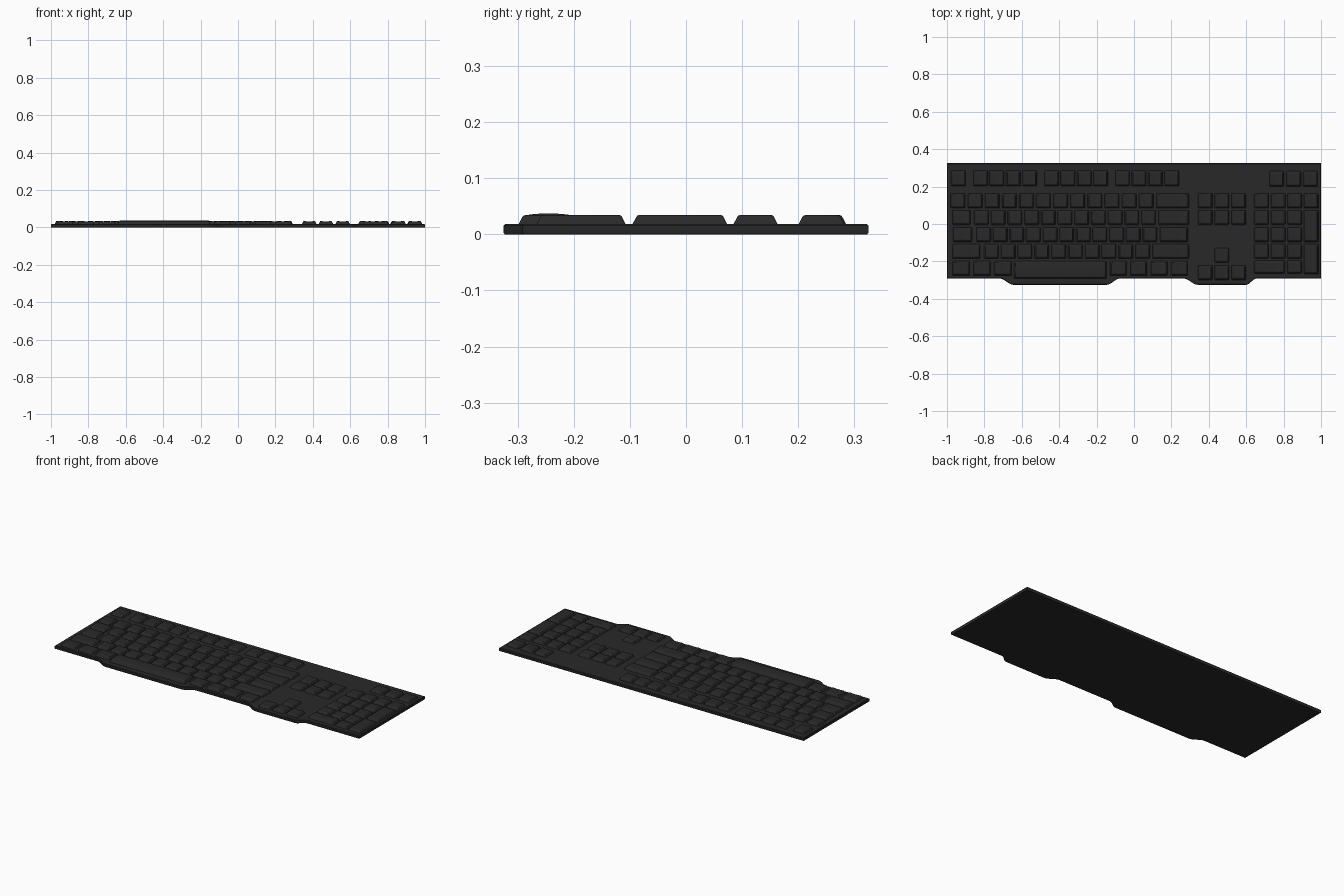
import bpy, bmesh

if "Cube" in bpy.data.objects:
    bpy.data.objects.remove(bpy.data.objects["Cube"])

mat = bpy.data.materials.new("black_plastic")
mat.diffuse_color = (0.022, 0.022, 0.022, 1)
mat.use_nodes = True
mat.node_tree.nodes["Principled BSDF"].inputs["Base Color"].default_value = mat.diffuse_color


def finish(name, bm, bevel=0.0):
    bmesh.ops.recalc_face_normals(bm, faces=bm.faces)
    mesh = bpy.data.meshes.new(name)
    bm.to_mesh(mesh)
    bm.free()
    ob = bpy.data.objects.new(name, mesh)
    bpy.context.collection.objects.link(ob)
    mesh.materials.append(mat)
    if bevel:
        m = ob.modifiers.new("soft_edges", 'BEVEL')
        m.width, m.segments, m.limit_method = bevel, 2, 'ANGLE'
        m.angle_limit = 0.7
    bpy.ops.object.select_all(action='DESELECT')
    bpy.context.view_layer.objects.active = ob
    ob.select_set(True)
    bpy.ops.object.shade_smooth_by_angle(angle=0.6)
    return ob


def add_key(bm, x0, x1, y0, y1, curve=-0.002, along_y=False, z0=0.015, z1=0.0345):
    """Tapered cap whose top is dished (curve < 0) or domed (curve > 0)."""
    a0, a1, b0, b1 = (y0, y1, x0, x1) if along_y else (x0, x1, y0, y1)
    t, n = 0.010, 6
    rings = []
    for b, s in ((b0, 1), (b1, -1)):
        pts = [(a0, b, z0), (a1, b, z0)]
        for i in range(n + 1):
            f = 1 - i / n
            z = z1 + curve * (1 - (2 * f - 1) ** 2)
            pts.append((a0 + t + f * (a1 - a0 - 2 * t), b + s * t, z))
        rings.append([bm.verts.new((q, p, z) if along_y else (p, q, z)) for p, q, z in pts])
    bm.faces.new(rings[0])
    bm.faces.new(rings[1][::-1])
    k = len(rings[0])
    for i in range(k):
        j = (i + 1) % k
        bm.faces.new((rings[0][i], rings[1][i], rings[1][j], rings[0][j]))


def run(start, count, pitch, width=0.081):
    return [(start + i * pitch, start + i * pitch + width) for i in range(count)]


def key_group(name, rows):
    bm = bmesh.new()
    for (y0, y1), spans in rows:
        for x0, x1 in spans:
            add_key(bm, x0, x1, y0, y1)
    return finish(name, bm, 0.003)


# Case: outline with two smooth bulges on the front edge, chamfered top and bottom
FRONT, LIP, BACK = -0.291, -0.325, 0.325


def outline(d):
    pts = [(-1 + d, BACK - d), (-1 + d, FRONT + d)]
    for xa, xb, xc, xd in ((-0.72, -0.645, -0.145, -0.075), (0.265, 0.34, 0.60, 0.655)):
        for p, q, down in ((xa, xb, True), (xc, xd, False)):
            for i in range(7):
                f = i / 6
                s = f * f * (3 - 2 * f)
                s = s if down else 1 - s
                pts.append((p + f * (q - p), FRONT + s * (LIP - FRONT) + d))
    return pts + [(1 - d, FRONT + d), (1 - d, BACK - d)]


bm = bmesh.new()
levels = [[bm.verts.new((x, y, z)) for x, y in outline(d)]
          for d, z in ((0.002, 0), (0, 0.003), (0, 0.0155), (0.003, 0.0185))]
for lo, hi in zip(levels, levels[1:]):
    for i in range(len(lo)):
        j = (i + 1) % len(lo)
        bm.faces.new((lo[i], lo[j], hi[j], hi[i]))
bm.faces.new(levels[0])
bm.faces.new(levels[-1])
finish("case", bm)

# Row extents, front to back
ROW_F, ROW1, ROW2 = (0.201, 0.287), (0.083, 0.165), (-0.006, 0.075)
ROW3, ROW4, ROW5 = (-0.097, -0.016), (-0.187, -0.106), (-0.277, -0.196)

# Function keys
key_group("function_keys", [(ROW_F, [(-0.979, -0.898)]
          + run(-0.861, 4, 0.0875) + run(-0.481, 4, 0.0875) + run(-0.102, 4, 0.0875))])

# Main typing block
key_group("typing_keys", [
    (ROW1, run(-0.982, 12, 0.0915) + [(0.118, 0.295)]),
    (ROW2, [(-0.973, -0.872)] + run(-0.856, 11, 0.0893) + [(0.128, 0.295)]),
    (ROW3, [(-0.970, -0.864)] + run(-0.845, 11, 0.0889) + [(0.137, 0.290)]),
    (ROW4, [(-0.973, -0.821)] + run(-0.803, 10, 0.0898) + [(0.096, 0.295)]),
    (ROW5, run(-0.973, 3, 0.112, 0.096) + run(-0.130, 4, 0.109, 0.092))])

# Domed space bar
bm = bmesh.new()
add_key(bm, -0.643, -0.146, -0.294, -0.196, curve=0.003, along_y=True)
finish("space_bar", bm, 0.003)

# Navigation and arrow keys
nav = run(0.340, 3, 0.0895)
key_group("navigation_keys", [(ROW1, nav), (ROW2, nav)])
key_group("arrow_keys", [((-0.208, -0.127), nav[1:2]), ((-0.300, -0.219), nav)])

# Number pad with tall and wide keys, plus the three keys above it
pad = run(0.641, 4, 0.0885)
key_group("number_pad", [
    (ROW1, pad), (ROW2, pad[:3]), (ROW3, pad[:3]), (ROW4, pad[:3]),
    ((-0.266, -0.193), [(0.641, 0.808), pad[2]]),
    ((-0.097, 0.075), pad[3:]), ((-0.268, -0.106), pad[3:])])
key_group("extra_keys", [((0.199, 0.284), run(0.722, 3, 0.0905))])
